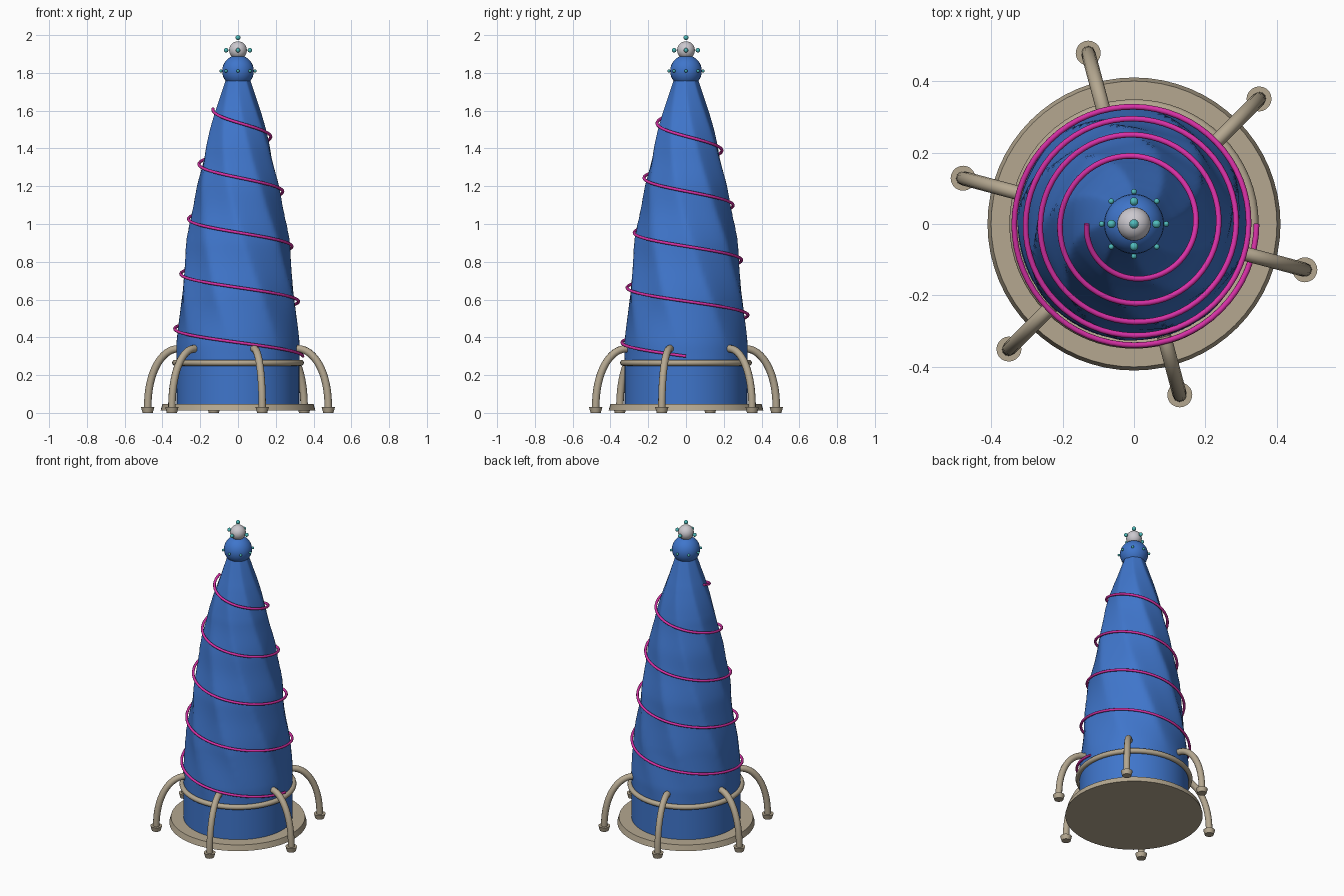
import bpy
import bmesh
from math import sin, cos, pi, radians

cube = bpy.data.objects.get("Cube")
if cube:
    bpy.data.objects.remove(cube, do_unlink=True)


def material(name, rgb):
    m = bpy.data.materials.new(name)
    m.use_nodes = True
    m.diffuse_color = (*rgb, 1)
    m.node_tree.nodes["Principled BSDF"].inputs["Base Color"].default_value = (*rgb, 1)
    return m


blue = material("cloth blue", (0.05, 0.18, 0.6))
beige = material("beige", (0.46, 0.39, 0.28))
magenta = material("magenta", (0.68, 0.03, 0.38))
teal = material("teal", (0.08, 0.5, 0.5))
silver = material("pale grey", (0.6, 0.58, 0.62))


def finish(name, mat, angle=40):
    ob = bpy.context.object
    ob.name = name
    ob.data.materials.append(mat)
    bpy.ops.object.shade_smooth_by_angle(angle=radians(angle))
    return ob


def mesh_object(name, bm, mat, angle=40):
    mesh = bpy.data.meshes.new(name)
    bmesh.ops.recalc_face_normals(bm, faces=bm.faces)
    bm.to_mesh(mesh)
    bm.free()
    ob = bpy.data.objects.new(name, mesh)
    bpy.context.collection.objects.link(ob)
    bpy.ops.object.select_all(action="DESELECT")
    ob.select_set(True)
    bpy.context.view_layer.objects.active = ob
    return finish(name, mat, angle)


def ball(name, loc, r, mat, seg=32):
    bpy.ops.mesh.primitive_uv_sphere_add(segments=seg, ring_count=seg // 2, radius=r, location=loc)
    return finish(name, mat)


def disc(name, loc, r1, r2, h, mat, seg):
    bpy.ops.mesh.primitive_cone_add(vertices=seg, radius1=r1, radius2=r2, depth=h, location=loc)
    return finish(name, mat)


def tube(name, points, r, mat):
    curve = bpy.data.curves.new(name, "CURVE")
    curve.dimensions = "3D"
    curve.bevel_depth = r
    curve.bevel_resolution = 3
    curve.use_fill_caps = True
    spline = curve.splines.new("POLY")
    spline.points.add(len(points) - 1)
    for p, co in zip(spline.points, points):
        p.co = (*co, 1)
    spline.use_smooth = True
    ob = bpy.data.objects.new(name, curve)
    bpy.context.collection.objects.link(ob)
    curve.materials.append(mat)
    return ob


def lookup(table, z):
    for (z0, r0), (z1, r1) in zip(table, table[1:]):
        if z <= z1:
            return r0 + (r1 - r0) * (z - z0) / (z1 - z0)
    return table[-1][1]


# Base plate
disc("base_plate", (0, 0, 0.03), 0.41, 0.4, 0.036, beige, 64)

# Twisted cloth cone, with eight spiral folds and faint level ripples
profile = [(0.04, 0.325), (0.36, 0.325), (0.6, 0.305), (0.9, 0.268),
           (1.2, 0.215), (1.4, 0.175), (1.6, 0.118), (1.77, 0.06)]
folds, around, rows = 8, 96, 80
bm = bmesh.new()
loops = []
for j in range(rows + 1):
    z = 0.04 + 1.73 * j / rows
    rise = max(0, z - 0.28)
    depth = 0.028 * min(1, rise / 0.3)
    base = lookup(profile, z) * (1 + 0.01 * sin(z * 22) * min(1, rise))
    ring = []
    for i in range(around):
        a = 2 * pi * i / around
        fold = abs(sin(folds / 2 * (a + 1.1 * rise)))
        r = base * (1 + depth * (1 - 2 * fold))
        ring.append(bm.verts.new((r * cos(a), r * sin(a), z)))
    loops.append(ring)
for low, high in zip(loops, loops[1:]):
    for i in range(around):
        k = (i + 1) % around
        bm.faces.new((low[i], low[k], high[k], high[i]))
bm.faces.new(loops[0])
bm.faces.new(loops[-1])
mesh_object("cloth_cone", bm, blue)

# Spiral wire
wire_r = [(0.3, 0.343), (0.45, 0.335), (0.6, 0.32), (0.74, 0.303), (0.89, 0.285),
          (1.03, 0.262), (1.18, 0.236), (1.32, 0.207), (1.47, 0.172), (1.61, 0.132)]
steps = 288
path = []
for i in range(steps + 1):
    t = i / steps
    a, z = -9 * pi * t, 0.3 + 1.31 * t
    r = lookup(wire_r, z)
    path.append((r * cos(a), r * sin(a), z))
tube("spiral_wire", path, 0.008, magenta)

# Support ring
bpy.ops.mesh.primitive_torus_add(major_radius=0.333, minor_radius=0.016, major_segments=64,
                                 minor_segments=12, location=(0, 0, 0.265))
finish("support_ring", beige)

# Arched legs with round feet
for n in range(6):
    a = radians(45 + 60 * n)
    leg = []
    for i in range(17):
        t = pi / 2 * i / 16
        r, z = 0.325 + 0.17 * sin(t), 0.02 + 0.32 * cos(t) ** 0.9
        leg.append((r * cos(a), r * sin(a), z))
    tube(f"leg_{n + 1}", leg, 0.02, beige)
    disc(f"foot_{n + 1}", (0.495 * cos(a), 0.495 * sin(a), 0.015), 0.027, 0.035, 0.03, beige, 20)

# Finial balls
ball("finial_ball", (0, 0, 1.81), 0.084, blue)
ball("crown_ball", (0, 0, 1.92), 0.047, silver)

# Studs round both balls and on top
for n in range(8):
    a = pi / 4 * n
    ball(f"small_stud_{n + 1}", (0.09 * cos(a), 0.09 * sin(a), 1.81), 0.008, teal, 12)
for n in range(4):
    a = pi / 2 * n
    ball(f"crown_stud_{n + 1}", (0.063 * cos(a), 0.063 * sin(a), 1.92), 0.012, teal, 16)
ball("top_stud", (0, 0, 1.987), 0.013, teal, 16)
